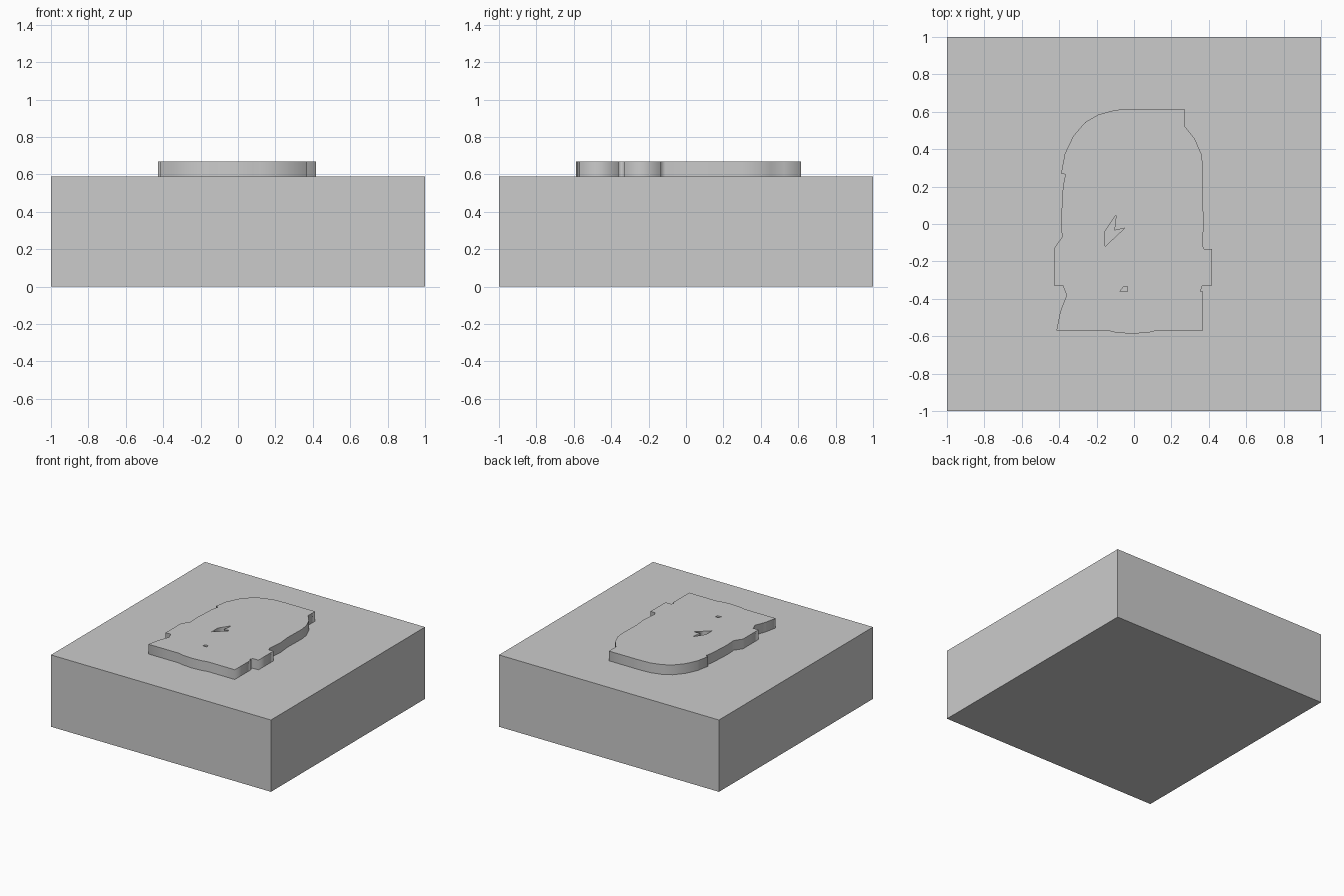
import bpy

if "Cube" in bpy.data.objects:
    bpy.data.objects.remove(bpy.data.objects["Cube"])

BASE_TOP, RELIEF_TOP = 0.59, 0.67

# Square base block
bpy.ops.mesh.primitive_cube_add(size=2, location=(0, 0, BASE_TOP / 2))
base = bpy.context.object
base.name = "base_block"
base.scale.z = BASE_TOP / 2
bpy.ops.object.transform_apply(location=False, rotation=False, scale=True)


def plate(name, loops, z0, z1):
    """Extrude closed outlines; inner loops become holes."""
    curve = bpy.data.curves.new(name, 'CURVE')
    curve.dimensions = '2D'
    curve.fill_mode = 'BOTH'
    curve.extrude = (z1 - z0) / 2
    for pts in loops:
        spline = curve.splines.new('POLY')
        spline.points.add(len(pts) - 1)
        for p, (x, y) in zip(spline.points, pts):
            p.co = (x, y, 0, 1)
        spline.use_cyclic_u = True
    obj = bpy.data.objects.new(name, curve)
    obj.location.z = (z0 + z1) / 2
    bpy.context.collection.objects.link(obj)
    bpy.ops.object.select_all(action='DESELECT')
    obj.select_set(True)
    bpy.context.view_layer.objects.active = obj
    bpy.ops.object.convert(target='MESH')
    return bpy.context.object


# Raised arched silhouette, clockwise from the top
outline = [
    (0, 0.615), (0.27, 0.615), (0.27, 0.525), (0.325, 0.455), (0.36, 0.375),
    (0.37, 0.30), (0.365, 0.12), (0.375, 0.02), (0.365, -0.11), (0.375, -0.135),
    (0.417, -0.135), (0.417, -0.33), (0.365, -0.33), (0.355, -0.36),
    (0.37, -0.36), (0.37, -0.57), (0.12, -0.57), (0.08, -0.58), (-0.01, -0.587),
    (-0.1, -0.58), (-0.14, -0.57), (-0.415, -0.57), (-0.395, -0.47),
    (-0.36, -0.38), (-0.38, -0.33), (-0.427, -0.33), (-0.427, -0.13),
    (-0.385, -0.07), (-0.39, 0.02), (-0.38, 0.20), (-0.367, 0.265),
    (-0.39, 0.27), (-0.37, 0.375), (-0.325, 0.47), (-0.26, 0.545),
    (-0.19, 0.585), (-0.10, 0.61),
]
# Small openings through the plate
notch = [(-0.095, 0.05), (-0.105, -0.035), (-0.05, -0.022),
         (-0.155, -0.12), (-0.155, -0.04)]
slot = [(-0.055, -0.335), (-0.035, -0.335), (-0.035, -0.36), (-0.075, -0.36)]

plate("raised_relief", [outline, notch, slot], BASE_TOP, RELIEF_TOP)
